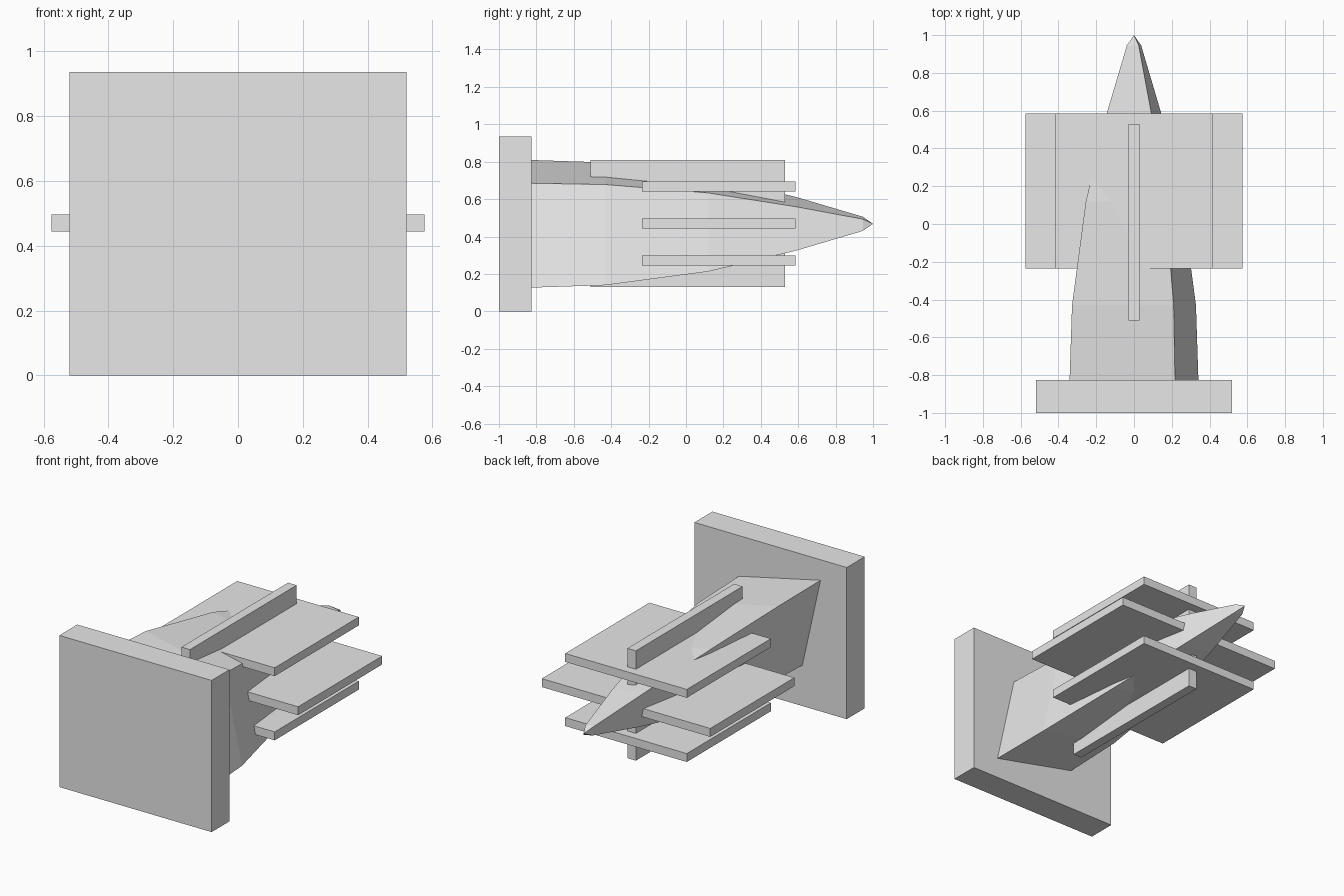
import bpy, bmesh

if "Cube" in bpy.data.objects:
    bpy.data.objects.remove(bpy.data.objects["Cube"])

grey = bpy.data.materials.new("plain grey")
grey.diffuse_color = (0.8, 0.8, 0.8, 1)
grey.use_nodes = True
grey.node_tree.nodes["Principled BSDF"].inputs["Base Color"].default_value = grey.diffuse_color
MID_Z = 0.468


def finish(name, bm):
    bmesh.ops.recalc_face_normals(bm, faces=bm.faces)
    mesh = bpy.data.meshes.new(name)
    bm.to_mesh(mesh)
    bm.free()
    mesh.materials.append(grey)
    obj = bpy.data.objects.new(name, mesh)
    bpy.context.collection.objects.link(obj)
    return obj


def box(name, half_x, y0, y1, z0, z1):
    bm = bmesh.new()
    bmesh.ops.create_cube(bm, size=1)
    for v in bm.verts:
        v.co.x *= 2 * half_x
        v.co.y = y1 if v.co.y > 0 else y0
        v.co.z = z1 if v.co.z > 0 else z0
    return finish(name, bm)


# Square base plate
box("base_plate", 0.52, -1.0, -0.825, 0.0, 0.936)

# Tapered body: rhombus sections (y, half long diagonal, half short diagonal)
sections = [(-0.825, 0.341, 0.217), (-0.43, 0.328, 0.21), (0.12, 0.255, 0.165),
            (0.59, 0.143, 0.091), (0.945, 0.038, 0.025)]
bm = bmesh.new()
rings = []
for y, a, b in sections:
    corners = [(b, b), (a, -a), (-b, -b), (-a, a)]
    rings.append([bm.verts.new((x, y, MID_Z + z)) for x, z in corners])
for r, s in zip(rings, rings[1:]):
    for i in range(4):
        j = (i + 1) % 4
        bm.faces.new((r[i], r[j], s[j], s[i]))
tip = bm.verts.new((0, 1.0, MID_Z))
for i in range(4):
    bm.faces.new((rings[-1][i], rings[-1][(i + 1) % 4], tip))
bm.faces.new(rings[0])
finish("pointed_body", bm)

# Three stacked horizontal fins, the middle one wider
for name, half_x, z in (("lower_fin", 0.415, 0.272), ("middle_fin", 0.575, 0.47),
                        ("upper_fin", 0.415, 0.668)):
    box(name, half_x, -0.235, 0.585, z - 0.026, z + 0.026)

# Upright fin crossing the others
box("upright_fin", 0.029, -0.51, 0.53, 0.13, 0.808)
